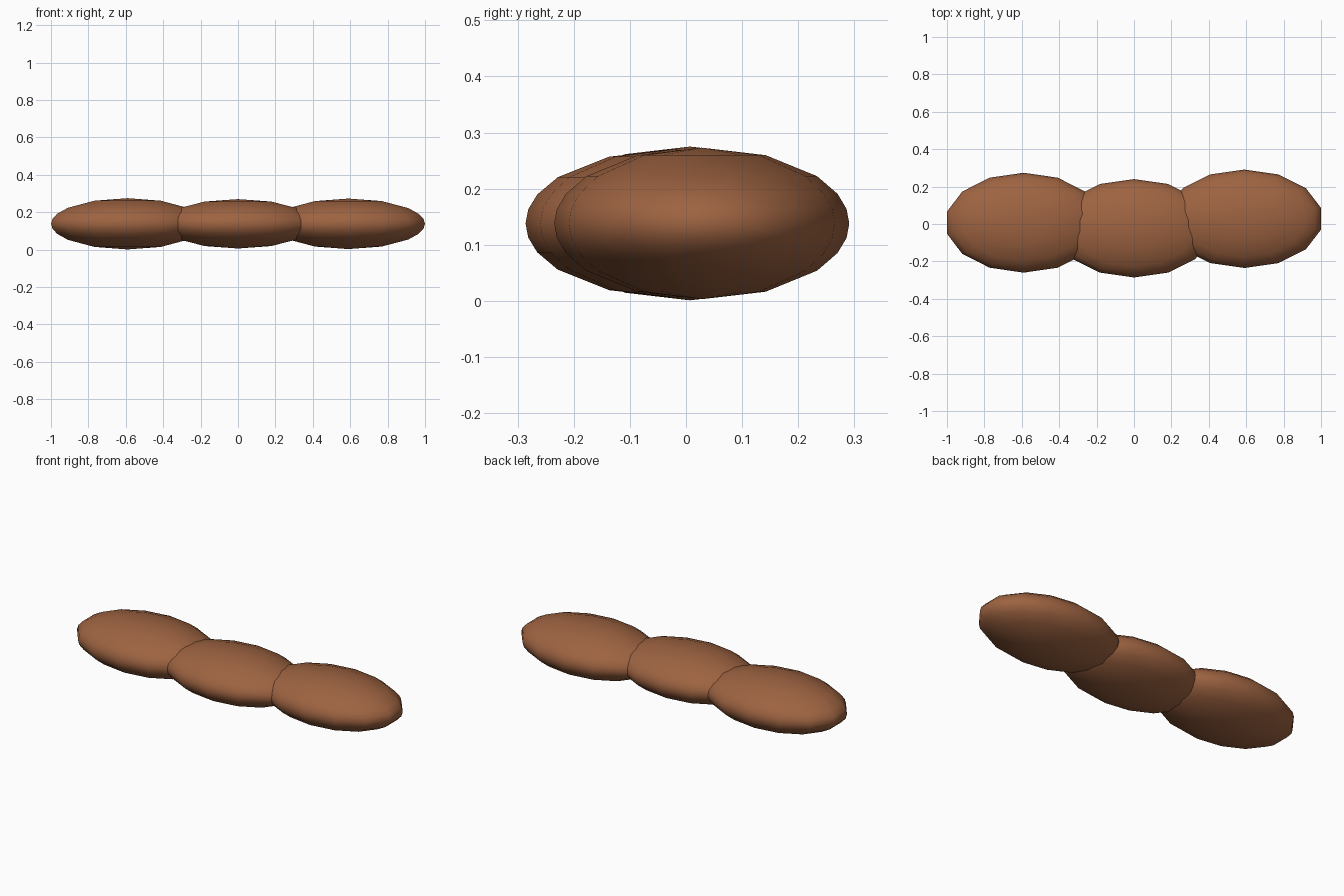
import bpy
import bmesh
from math import sin, cos, pi, radians

cube = bpy.data.objects.get("Cube")
if cube:
    bpy.data.objects.remove(cube, do_unlink=True)

brown = bpy.data.materials.new("warm brown")
brown.use_nodes = True
colour = (0.34, 0.125, 0.053, 1)
brown.diffuse_color = colour
brown.node_tree.nodes["Principled BSDF"].inputs["Base Color"].default_value = colour

SIDES = 14
# Ring angles from the top pole, closer together near the rim
UPPER = [25.7, 51.4, 67, 79]
RINGS = UPPER + [90] + [180 - a for a in reversed(UPPER)]


def lobe(name, centre, radii):
    """Flattened ball with a corner at each y end and a flat at each x end."""
    bm = bmesh.new()
    rings = []
    for angle in map(radians, RINGS):
        rings.append([bm.verts.new((sin(angle) * sin(2 * pi * i / SIDES),
                                    -sin(angle) * cos(2 * pi * i / SIDES),
                                    cos(angle))) for i in range(SIDES)])
    top, bottom = bm.verts.new((0, 0, 1)), bm.verts.new((0, 0, -1))
    for i in range(SIDES):
        j = (i + 1) % SIDES
        bm.faces.new((top, rings[0][i], rings[0][j]))
        bm.faces.new((bottom, rings[-1][j], rings[-1][i]))
        for a, b in zip(rings, rings[1:]):
            bm.faces.new((a[i], b[i], b[j], a[j]))
    bmesh.ops.scale(bm, vec=radii, verts=bm.verts)
    bmesh.ops.recalc_face_normals(bm, faces=bm.faces)
    for face in bm.faces:
        face.smooth = True
    mesh = bpy.data.meshes.new(name)
    bm.to_mesh(mesh)
    bm.free()
    mesh.materials.append(brown)
    obj = bpy.data.objects.new(name, mesh)
    obj.location = centre
    bpy.context.collection.objects.link(obj)


# Three overlapping lobes in a row
lobe("right_lobe", (-0.59, 0.007, 0.138), (0.42, 0.267, 0.137))
lobe("middle_lobe", (0, -0.023, 0.138), (0.42, 0.263, 0.132))
lobe("left_lobe", (0.59, 0.028, 0.138), (0.42, 0.263, 0.135))
